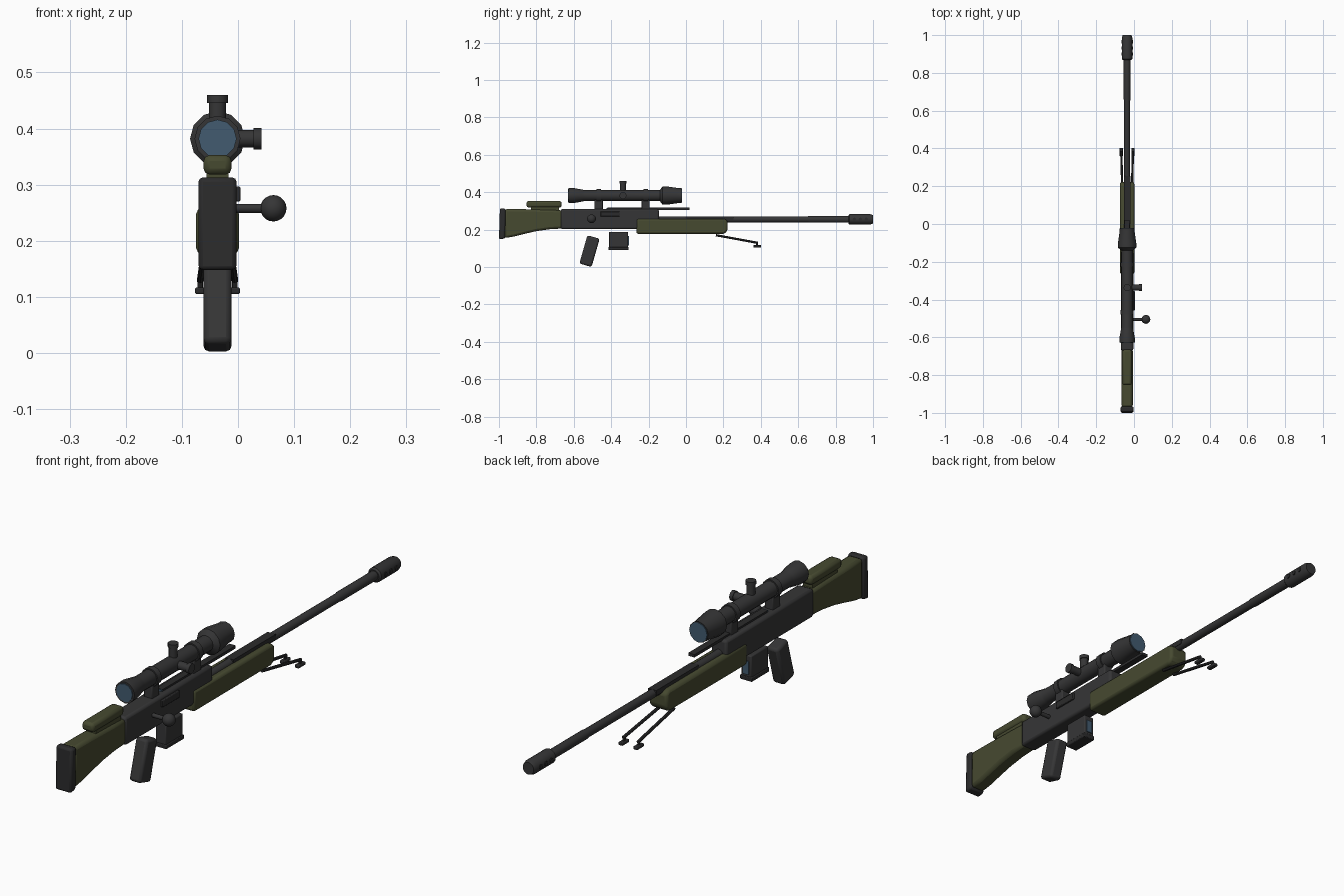
import bpy, bmesh, math
from mathutils import Vector, Matrix

if "Cube" in bpy.data.objects:
    bpy.data.objects.remove(bpy.data.objects["Cube"])

CX = -0.0365  # the gun's centre plane


def mat(name, rgb):
    m = bpy.data.materials.new(name)
    m.diffuse_color = (*rgb, 1)
    m.use_nodes = True
    m.node_tree.nodes["Principled BSDF"].inputs["Base Color"].default_value = m.diffuse_color
    return m


METAL = mat("dark_metal", (0.036, 0.036, 0.037))
RUBBER = mat("black_rubber", (0.024, 0.024, 0.025))
GREEN = mat("olive_green", (0.062, 0.068, 0.030))
GLASS = mat("blue_glass", (0.055, 0.105, 0.160))


def finish(bm, name, material, bevel=0.0):
    bmesh.ops.recalc_face_normals(bm, faces=bm.faces)
    me = bpy.data.meshes.new(name)
    bm.to_mesh(me)
    bm.free()
    ob = bpy.data.objects.new(name, me)
    bpy.context.collection.objects.link(ob)
    me.materials.append(material)
    if bevel:
        b = ob.modifiers.new("bevel", 'BEVEL')
        b.width, b.segments, b.limit_method = bevel, 2, 'ANGLE'
    bpy.ops.object.select_all(action='DESELECT')
    ob.select_set(True)
    bpy.context.view_layer.objects.active = ob
    bpy.ops.object.shade_smooth_by_angle(angle=math.radians(35))
    return ob


def box(name, material, x, y, z, bevel=0.0, tilt=0.0):
    """Box from (min, max) ranges; x is relative to the centre plane."""
    bm = bmesh.new()
    bmesh.ops.create_cube(bm, size=1)
    size = [r[1] - r[0] for r in (x, y, z)]
    mid = Vector([(r[0] + r[1]) / 2 for r in (x, y, z)]) + Vector((CX, 0, 0))
    bmesh.ops.scale(bm, vec=size, verts=bm.verts)
    bmesh.ops.transform(bm, verts=bm.verts,
                        matrix=Matrix.Translation(mid) @ Matrix.Rotation(tilt, 4, 'X'))
    return finish(bm, name, material, bevel)


def lathe(name, material, origin, axis, profile, sides=12):
    """Closed turned part: profile of (distance along axis, radius)."""
    bm = bmesh.new()
    rot = Vector(axis).to_track_quat('Z', 'Y').to_matrix()
    rings = []
    for d, r in profile:
        rings.append([bm.verts.new(Vector(origin) + rot @ Vector(
            (r * math.cos(2 * math.pi * i / sides), r * math.sin(2 * math.pi * i / sides), d)))
            for i in range(sides)])
    for a, b in zip(rings, rings[1:]):
        for i in range(sides):
            j = (i + 1) % sides
            bm.faces.new((a[i], a[j], b[j], b[i]))
    bm.faces.new(rings[0])
    bm.faces.new(rings[-1])
    return finish(bm, name, material)


def side_profile(name, material, pts, half, bevel):
    """Extrude a (y, z) outline across the gun."""
    bm = bmesh.new()
    f = bm.faces.new([bm.verts.new((CX - half, y, z)) for y, z in pts])
    ext = bmesh.ops.extrude_face_region(bm, geom=[f])["geom"]
    bmesh.ops.translate(bm, vec=(2 * half, 0, 0),
                        verts=[v for v in ext if isinstance(v, bmesh.types.BMVert)])
    return finish(bm, name, material, bevel)


Y = (0, 1, 0)

# Stock, cheek rest and butt pad
side_profile("stock", GREEN, [
    (-0.97, 0.155), (-0.92, 0.163), (-0.86, 0.178), (-0.80, 0.192), (-0.73, 0.202), (-0.66, 0.206),
    (-0.66, 0.303), (-0.74, 0.306), (-0.86, 0.309), (-0.97, 0.310)], 0.030, 0.012)
side_profile("butt_pad", RUBBER, [
    (-1.0, 0.147), (-0.967, 0.153), (-0.965, 0.313), (-0.995, 0.313)], 0.034, 0.008)
box("cheek_rest", GREEN, (-0.025, 0.025), (-0.853, -0.665), (0.318, 0.353), 0.011)
box("cheek_rest_base", GREEN, (-0.020, 0.020), (-0.83, -0.68), (0.295, 0.325))

# Receiver, port, rail
box("receiver", METAL, (-0.033, 0.033), (-0.67, -0.145), (0.203, 0.310), 0.009)
box("ejection_port", RUBBER, (0.02, 0.041), (-0.457, -0.355), (0.270, 0.297), 0.003)
box("top_rail", RUBBER, (-0.013, 0.013), (-0.42, 0.02), (0.306, 0.317))
box("rail_end_plate", GLASS, (-0.012, 0.012), (-0.424, -0.42), (0.307, 0.316))

# Forend with barrel cover
side_profile("forend", GREEN, [
    (-0.265, 0.177), (0.205, 0.177), (0.222, 0.195), (0.222, 0.248), (0.205, 0.258),
    (-0.265, 0.258)], 0.038, 0.014)
box("barrel_cover", RUBBER, (-0.017, 0.017), (0.0, 0.255), (0.250, 0.271))

# Barrel and muzzle brake
lathe("barrel", METAL, (CX, 0, 0.255), Y,
      [(-0.16, 0.016), (0.65, 0.016), (0.66, 0.018), (0.88, 0.018)], 16)
lathe("muzzle_brake", METAL, (CX, 0, 0.255), Y,
      [(0.868, 0.022), (0.874, 0.028), (0.985, 0.028), (1.0, 0.023)], 16)
for i, y in enumerate((0.90, 0.932, 0.964)):
    lathe(f"muzzle_port_{i}", RUBBER, (CX, y, 0.255), (1, 0, 0),
          [(-0.030, 0.009), (0.030, 0.009)], 10)

# Bolt handle
lathe("bolt_shaft", METAL, (CX, -0.505, 0.258), (1, 0, 0), [(0.02, 0.008), (0.09, 0.008)])
bm = bmesh.new()
bmesh.ops.create_uvsphere(bm, u_segments=16, v_segments=10, radius=0.0235,
                          matrix=Matrix.Translation((0.063, -0.505, 0.258)))
finish(bm, "bolt_knob", METAL)

# Grip and magazine
box("pistol_grip", METAL, (-0.025, 0.025), (-0.55, -0.482), (0.0065, 0.1635), 0.010,
    -math.radians(16))
box("magazine", METAL, (-0.022, 0.022), (-0.412, -0.309), (0.10, 0.187), 0.004)
box("magazine_base", RUBBER, (-0.025, 0.025), (-0.414, -0.307), (0.09, 0.107), 0.003)
box("magazine_window", GLASS, (-0.012, 0.012), (-0.309, -0.305), (0.115, 0.165))

# Scope body, lenses, rings and mounts
SZ = 0.382
lathe("scope_body", METAL, (CX, 0, SZ), Y, [
    (-0.628, 0.041), (-0.605, 0.041), (-0.555, 0.032), (-0.545, 0.030), (-0.14, 0.030),
    (-0.125, 0.049), (-0.105, 0.049), (-0.035, 0.039), (-0.024, 0.040)])
lathe("rear_lens", GLASS, (CX, 0, SZ), Y, [(-0.631, 0.034), (-0.627, 0.034)])
lathe("front_lens", GLASS, (CX, 0, SZ), Y, [(-0.025, 0.037), (-0.021, 0.037)])
for i, y in enumerate((-0.467, -0.216)):
    lathe(f"scope_ring_{i}", METAL, (CX, y, SZ), Y, [(-0.012, 0.035), (0.012, 0.035)])
    box(f"scope_mount_{i}", METAL, (-0.018, 0.018), (y - 0.022, y + 0.022), (0.305, 0.365), 0.004)

# Turrets on top and on the right
for name, axis in (("top_turret", (0, 0, 1)), ("side_turret", (1, 0, 0))):
    lathe(name, METAL, (CX, -0.337, SZ), axis, [
        (0.0, 0.0155), (0.064, 0.0155), (0.064, 0.019), (0.078, 0.019)])

# Bipod legs and feet
for side, s in (("left", -1), ("right", 1)):
    a, b = Vector((CX + s * 0.025, 0.16, 0.170)), Vector((CX + s * 0.031, 0.385, 0.129))
    lathe(f"bipod_leg_{side}", RUBBER, a, b - a, [(0, 0.006), ((b - a).length, 0.006)], 8)
    lathe(f"bipod_foot_post_{side}", RUBBER, (b.x, 0.38, 0.11), (0, 0, 1),
          [(0, 0.005), (0.022, 0.005)], 8)
    box(f"bipod_foot_{side}", RUBBER, (s * 0.031 - 0.009, s * 0.031 + 0.009),
        (0.36, 0.402), (0.105, 0.117), 0.003)
